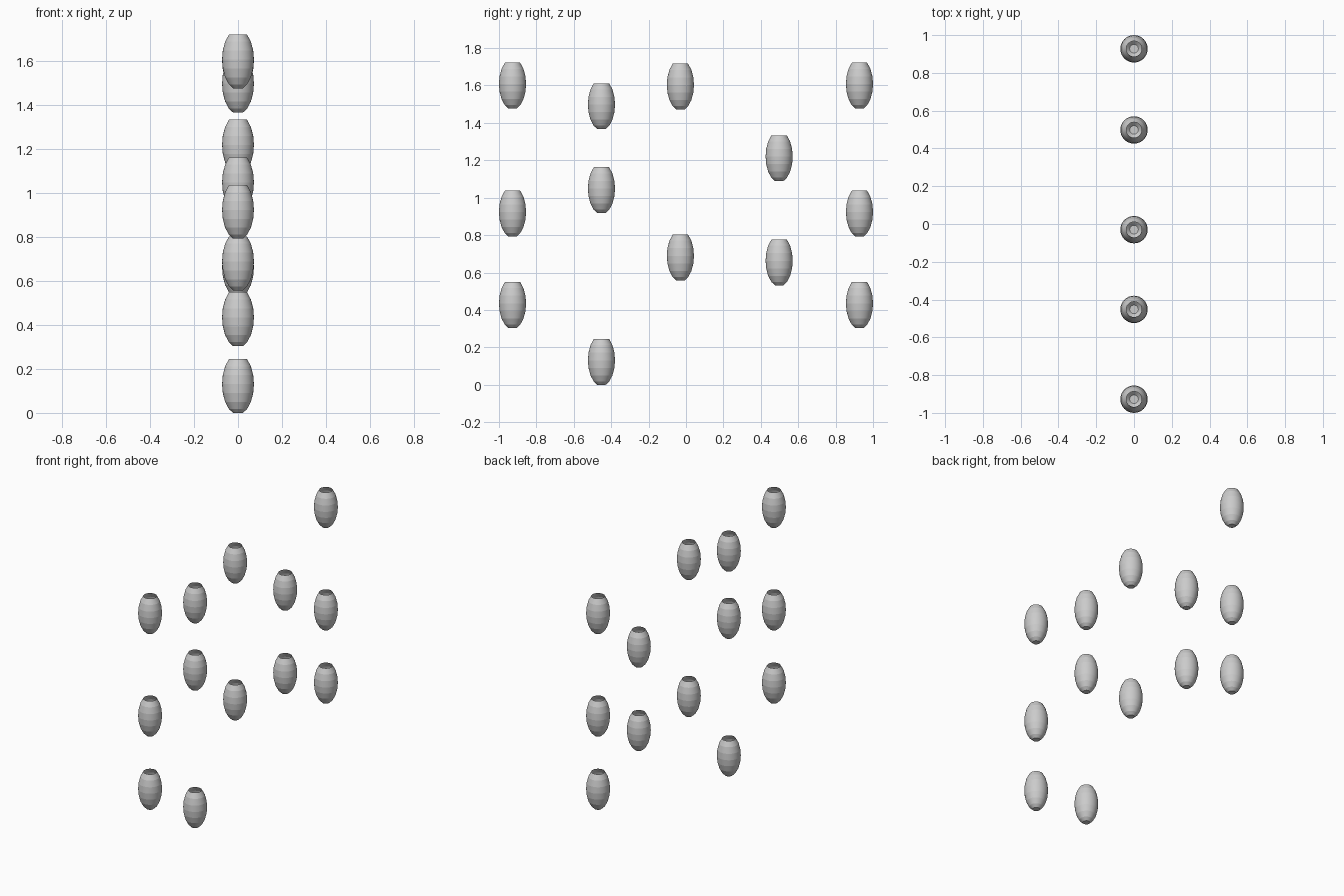
import bpy, bmesh, math

if "Cube" in bpy.data.objects:
    bpy.data.objects.remove(bpy.data.objects["Cube"])

SIDES = 32
# barrel-shaped shell: ellipsoid profile, closed small base, open top
R, HALF, MID, HEIGHT = 0.0725, 0.138, 0.131, 0.245
LEVELS = [0.0, 0.018, 0.05, 0.09, 0.131, 0.172, 0.212, HEIGHT]


def radius(z):
    return R * math.sqrt(1 - ((z - MID) / HALF) ** 2)


def pot_mesh():
    bm = bmesh.new()
    rings = []
    for z in LEVELS:
        r = radius(z)
        rings.append([bm.verts.new((r * math.cos(a), r * math.sin(a), z))
                      for a in (2 * math.pi * i / SIDES for i in range(SIDES))])
    for low, high in zip(rings, rings[1:]):
        for i in range(SIDES):
            j = (i + 1) % SIDES
            bm.faces.new((low[i], low[j], high[j], high[i]))
    bm.faces.new(rings[0][::-1])
    # smooth around, crisp between the horizontal bands
    for f in bm.faces:
        f.smooth = True
    for e in bm.edges:
        if abs(e.verts[0].co.z - e.verts[1].co.z) < 1e-5:
            e.smooth = False
    mesh = bpy.data.meshes.new("pot")
    bm.to_mesh(mesh)
    bm.free()
    return mesh


# columns of pots: y position -> base heights
COLUMNS = {
    -0.9275: (0.304, 0.793, 1.477),
    -0.452: (0.0, 0.918, 1.367),
    -0.03: (0.558, 1.472),
    0.498: (0.532, 1.089),
    0.9275: (0.304, 0.793, 1.477),
}
mesh = pot_mesh()
for c, (y, heights) in enumerate(COLUMNS.items(), 1):
    for n, z in enumerate(heights, 1):
        pot = bpy.data.objects.new(f"pot_column{c}_{n}", mesh)
        pot.location = (0, y, z)
        bpy.context.collection.objects.link(pot)
